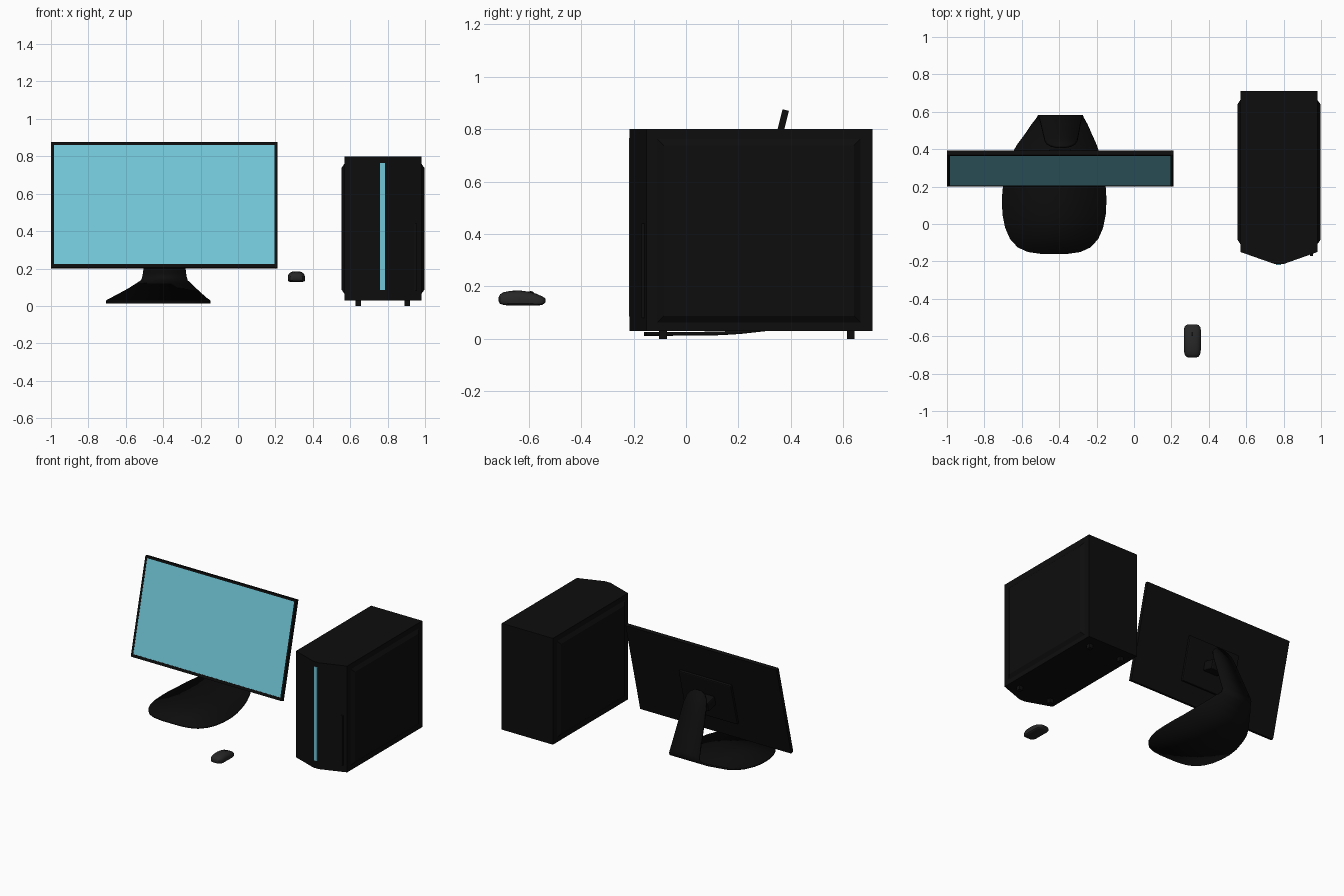
import bpy, bmesh, math
from mathutils import Matrix, Vector

if "Cube" in bpy.data.objects:
    bpy.data.objects.remove(bpy.data.objects["Cube"])


def material(name, rgb):
    m = bpy.data.materials.new(name)
    m.diffuse_color = (*rgb, 1)
    m.use_nodes = True
    m.node_tree.nodes["Principled BSDF"].inputs["Base Color"].default_value = m.diffuse_color
    return m


BLACK = material("black_plastic", (0.004, 0.004, 0.004))
DARK = material("dark_grey", (0.02, 0.02, 0.02))
CYAN = material("cyan_glow", (0.17, 0.57, 0.69))


def finish(name, bm, mat, matrix=Matrix(), bevel=0, smooth=False):
    bmesh.ops.recalc_face_normals(bm, faces=bm.faces)
    bm.transform(matrix)
    me = bpy.data.meshes.new(name)
    bm.to_mesh(me)
    bm.free()
    me.materials.append(mat)
    ob = bpy.data.objects.new(name, me)
    bpy.context.collection.objects.link(ob)
    if bevel:
        b = ob.modifiers.new("bevel", 'BEVEL')
        b.width, b.segments = bevel, 2
    if smooth:
        me.shade_smooth()
        me.set_sharp_from_angle(angle=math.radians(35))
    return ob


def box(name, lo, hi, mat, matrix=Matrix(), bevel=0):
    lo, hi = Vector(lo), Vector(hi)
    bm = bmesh.new()
    bmesh.ops.create_cube(bm, size=1)
    bm.transform(Matrix.Translation((lo + hi) / 2) @ Matrix.Diagonal((*(hi - lo), 1)))
    return finish(name, bm, mat, matrix, bevel)


def loft(name, rings, mat, closed=False, smooth=True):
    """Skin a list of point rows; closed rows are capped at both ends."""
    bm = bmesh.new()
    rows = [[bm.verts.new(p) for p in r] for r in rings]
    n = len(rows[0])
    for a, b in zip(rows, rows[1:]):
        for i in range(n if closed else n - 1):
            j = (i + 1) % n
            bm.faces.new((a[i], a[j], b[j], b[i]))
    if closed:
        bm.faces.new(rows[0])
        bm.faces.new(rows[-1])
    return finish(name, bm, mat, smooth=smooth)


# Monitor, built upright then tilted back
TILT = Matrix.Translation((-0.395, 0.20, 0.206)) @ Matrix.Rotation(math.radians(-14.1), 4, 'X')
W, H = 0.605, 0.69
box("monitor_back", (-W, 0.005, 0), (W, 0.025, H), BLACK, TILT)
box("bezel_bottom", (-W, 0, 0), (W, 0.006, 0.02), BLACK, TILT)
box("bezel_top", (-W, 0, H - 0.015), (W, 0.006, H), BLACK, TILT)
for side, s in (("left", -1), ("right", 1)):
    x0, x1 = sorted((s * W, s * (W - 0.015)))
    box("bezel_" + side, (x0, 0, 0.02), (x1, 0.006, H - 0.015), BLACK, TILT)
box("screen", (-W + 0.015, 0.002, 0.02), (W - 0.015, 0.006, H - 0.015), CYAN, TILT)
box("mount_plate", (-0.21, 0.024, 0.13), (0.21, 0.045, 0.45), BLACK, TILT, 0.008)
box("hinge", (-0.06, 0.04, 0.25), (0.06, 0.13, 0.32), BLACK, TILT, 0.01)

# Stand: one sheet of (y, z, centre x, half width), sweeping from foot to neck
stand_rows = [
    (-0.16, 0.019, -0.427, 0.07), (-0.15, 0.019, -0.427, 0.14), (-0.125, 0.019, -0.427, 0.195),
    (-0.08, 0.019, -0.427, 0.236), (-0.02, 0.019, -0.427, 0.262), (0.05, 0.020, -0.427, 0.276),
    (0.13, 0.021, -0.427, 0.28), (0.21, 0.026, -0.426, 0.274), (0.30, 0.036, -0.423, 0.256),
    (0.36, 0.048, -0.420, 0.24), (0.42, 0.065, -0.413, 0.214), (0.48, 0.09, -0.404, 0.178),
    (0.53, 0.112, -0.398, 0.15), (0.566, 0.132, -0.394, 0.125), (0.577, 0.15, -0.393, 0.12),
    (0.572, 0.175, -0.393, 0.115), (0.53, 0.28, -0.392, 0.105), (0.49, 0.38, -0.391, 0.097),
    (0.45, 0.48, -0.39, 0.088), (0.432, 0.525, -0.39, 0.076), (0.42, 0.553, -0.39, 0.055),
    (0.413, 0.57, -0.39, 0.025),
]
stand = loft("stand", [[(c - w, y, z), (c + w, y, z)] for y, z, c, w in stand_rows], BLACK)
sol = stand.modifiers.new("thickness", 'SOLIDIFY')
sol.thickness, sol.offset = 0.014, 0

# Tower body: plan outline with a wedge front, extruded upward
plan = [(0.57, 0.71), (0.57, -0.15), (0.755, -0.215), (0.797, -0.215), (0.98, -0.15), (0.98, 0.71)]
loft("tower_body", [[(x, y, z) for x, y in plan] for z in (0.03, 0.80)], BLACK, True, False)
box("light_strip", (0.76, -0.218, 0.085), (0.787, -0.21, 0.765), CYAN)
box("front_port_strip", (0.942, -0.17, 0.08), (0.958, -0.14, 0.44), BLACK)

# Raised side panels with sloped edges
for side, x, s in (("left", 0.572, -1), ("right", 0.978, 1)):
    rings = []
    for d, inset in ((0, 0), (0.019, 0.028)):
        y0, y1, z0, z1 = -0.112 + inset, 0.668 - inset, 0.06 + inset, 0.765 - inset
        rings.append([(x + s * d, y, z) for y, z in ((y0, z0), (y1, z0), (y1, z1), (y0, z1))])
    loft("side_panel_" + side, rings, BLACK, True, False)

# Tower feet
for x in (0.643, 0.904):
    for y in (-0.087, 0.628):
        box("tower_foot", (x - 0.015, y - 0.015, 0), (x + 0.015, y + 0.015, 0.035), BLACK)

# Mouse: rounded sections of (y, half width, bottom z, top z)
mouse_rows = [
    (-0.714, 0.022, 0.142, 0.160), (-0.709, 0.034, 0.134, 0.170), (-0.695, 0.042, 0.129, 0.178),
    (-0.67, 0.046, 0.127, 0.183), (-0.635, 0.046, 0.127, 0.185), (-0.60, 0.046, 0.127, 0.180),
    (-0.57, 0.046, 0.127, 0.172), (-0.55, 0.042, 0.129, 0.163), (-0.541, 0.034, 0.134, 0.158),
    (-0.536, 0.022, 0.140, 0.153),
]


def power(v, e):
    return math.copysign(abs(v) ** e, v)


rings = []
for y, w, z0, z1 in mouse_rows:
    ring, zm = [], z0 + (z1 - z0) * 0.35
    for i in range(24):
        a = math.tau * i / 24
        c, s = math.cos(a), math.sin(a)
        h = z1 - zm if s > 0 else zm - z0
        ring.append((0.312 + w * power(c, 0.7), y, zm + h * power(s, 0.8 if s > 0 else 0.4)))
    rings.append(ring)
loft("mouse_body", rings, DARK, True)

# Scroll wheel
bm = bmesh.new()
bmesh.ops.create_cone(bm, cap_ends=True, segments=20, radius1=0.018, radius2=0.018, depth=0.008)
finish("scroll_wheel", bm, BLACK,
       Matrix.Translation((0.312, -0.592, 0.164)) @ Matrix.Rotation(math.pi / 2, 4, 'Y'), smooth=True)
